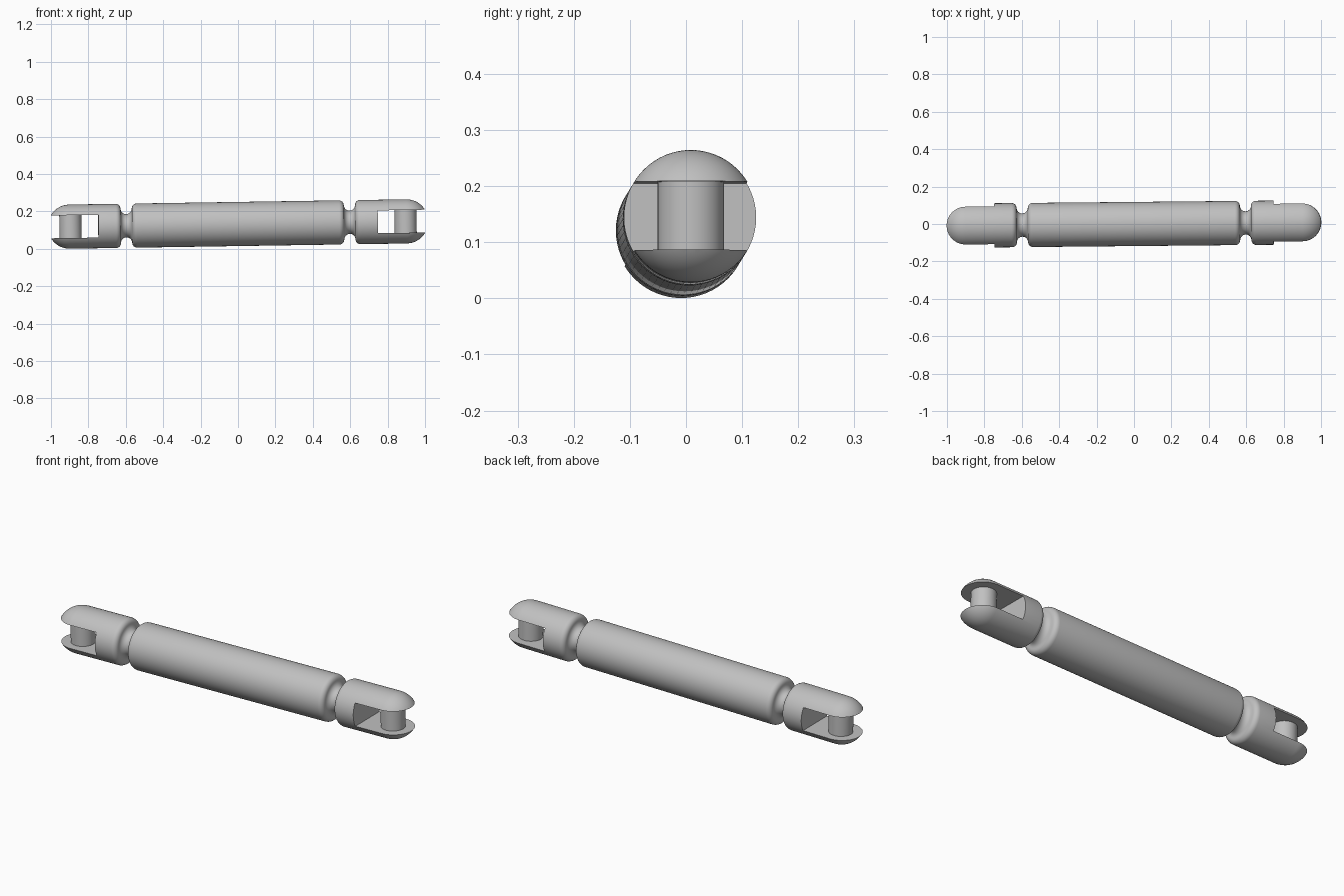
import bpy, bmesh, math
from mathutils import Matrix, Vector

old = bpy.data.objects.get("Cube")
if old:
    bpy.data.objects.remove(old, do_unlink=True)

R = 0.118            # main rod radius
TIP = 0.9            # centre of the rounded fork ends and of the pins
SLOT_START, HALF_GAP = 0.747, 0.061
PIN_RADIUS = 0.059
FILLET, GROOVE = 0.026, 0.03

# The whole rod leans slightly upward and back towards +x
frame = (Matrix.Translation((0, 0, 0.1325))
         @ Matrix.Rotation(0.0095, 4, 'Z') @ Matrix.Rotation(-0.0155, 4, 'Y'))

metal = bpy.data.materials.new("plain grey")
metal.use_nodes = True
grey = (0.53, 0.53, 0.53, 1)
metal.diffuse_color = grey
metal.node_tree.nodes["Principled BSDF"].inputs["Base Color"].default_value = grey


def make_object(name, bm):
    bmesh.ops.recalc_face_normals(bm, faces=bm.faces)
    mesh = bpy.data.meshes.new(name)
    bm.to_mesh(mesh)
    bm.free()
    mesh.materials.append(metal)
    obj = bpy.data.objects.new(name, mesh)
    bpy.context.collection.objects.link(obj)
    obj.matrix_world = frame
    return obj


def activate(obj):
    bpy.ops.object.select_all(action='DESELECT')
    obj.select_set(True)
    bpy.context.view_layer.objects.active = obj


def arc(cx, cr, radius, start, end, steps):
    angles = [math.radians(start + (end - start) * i / steps) for i in range(steps + 1)]
    return [(cx + radius * math.cos(a), cr + radius * math.sin(a)) for a in angles]


# Half profile: body edge, neck groove, fork edge, domed tip
ring = R - FILLET
neck_x = 0.597
half = (arc(neck_x - GROOVE - FILLET, ring, FILLET, 90, 0, 6)
        + arc(neck_x, ring, GROOVE, 180, 360, 12)[1:]
        + arc(neck_x + GROOVE + FILLET, ring, FILLET, 180, 90, 6)[1:]
        + arc(TIP, 0, R, 90, 0, 20))
profile = [(-x, r) for x, r in reversed(half)] + half

# Turned rod
bm = bmesh.new()
verts = [bm.verts.new((x, 0, r)) for x, r in profile]
edges = [bm.edges.new(pair) for pair in zip(verts, verts[1:])]
bmesh.ops.spin(bm, geom=verts + edges, cent=(0, 0, 0), axis=(1, 0, 0),
               angle=math.tau, steps=64)
bmesh.ops.remove_doubles(bm, verts=bm.verts, dist=0.0001)
rod = make_object("rod_with_forks", bm)

# Slots through both fork ends
bm = bmesh.new()
for side in (-1, 1):
    length = 0.4
    bmesh.ops.create_cube(bm, size=1, matrix=Matrix.Translation(
        (side * (SLOT_START + length / 2), 0, 0))
        @ Matrix.Diagonal((length, 0.5, 2 * HALF_GAP, 1)))
cutter = make_object("slot_cutter", bm)
cutter.hide_render = True

cut = rod.modifiers.new("slots", 'BOOLEAN')
cut.operation = 'DIFFERENCE'
cut.solver = 'EXACT'
cut.object = cutter
activate(rod)
bpy.ops.object.modifier_apply(modifier=cut.name)
bpy.data.objects.remove(cutter, do_unlink=True)
bpy.ops.object.shade_smooth_by_angle(angle=math.radians(35))

# Pins across the forks
for name, side in (("right_pin", -1), ("left_pin", 1)):
    bm = bmesh.new()
    bmesh.ops.create_cone(bm, cap_ends=True, segments=48, radius1=PIN_RADIUS,
                          radius2=PIN_RADIUS, depth=2 * HALF_GAP + 0.004,
                          matrix=Matrix.Translation((side * (TIP - 0.004), 0, 0)))
    activate(make_object(name, bm))
    bpy.ops.object.shade_smooth_by_angle(angle=math.radians(35))
